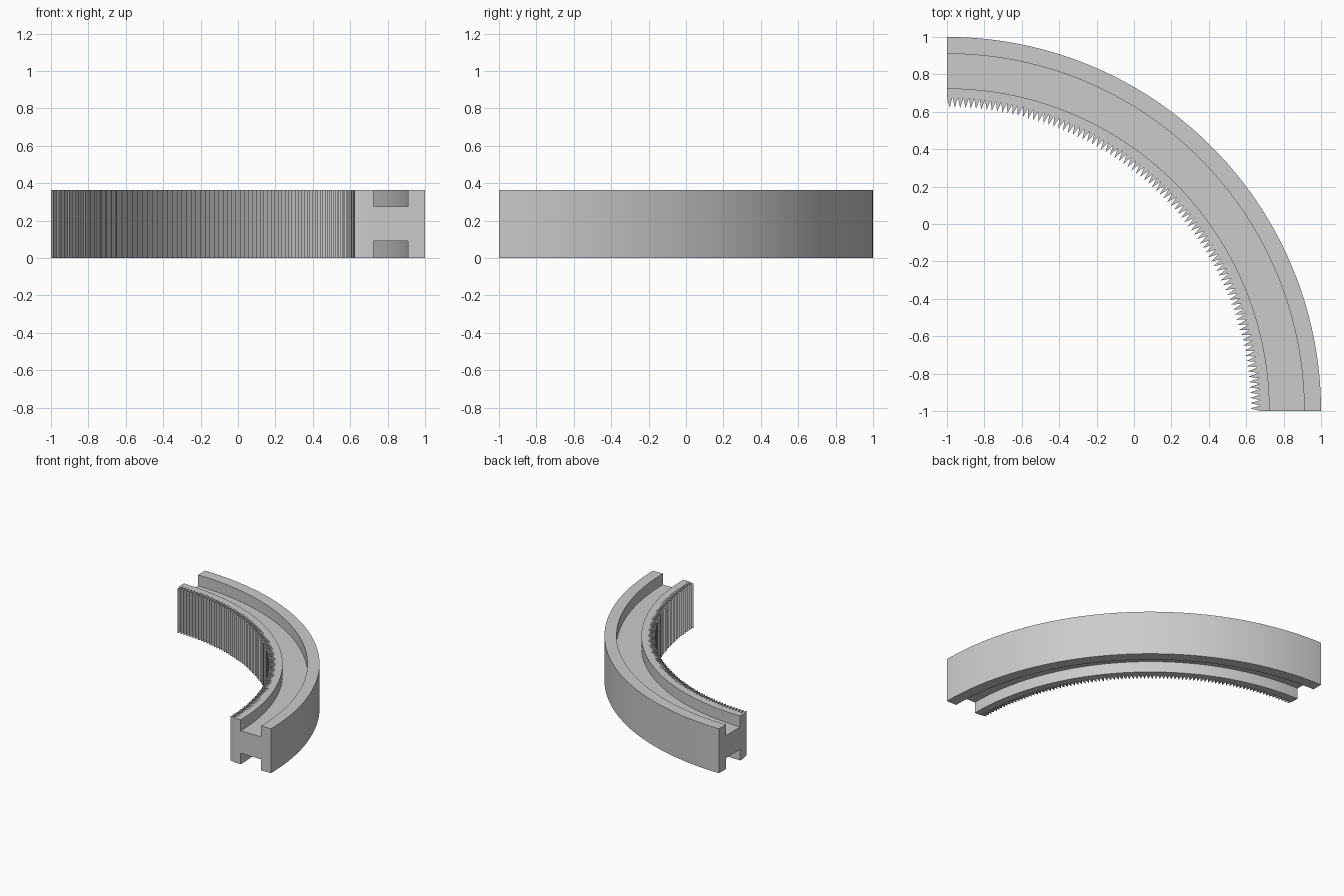
import bpy
import bmesh
from math import radians, cos, sin

cube = bpy.data.objects.get("Cube")
if cube:
    bpy.data.objects.remove(cube, do_unlink=True)

HEIGHT = 0.365
DEPTH = 0.09                      # groove depth, top and bottom
OUTER, ROOT, TIP = 2.0, 1.677, 1.622
GROOVE_IN, GROOVE_OUT = 1.725, 1.91
TEETH = 90                        # one tooth per degree of the quarter ring
STEPS = TEETH * 2

# Plain grey material
grey = bpy.data.materials.new("grey")
grey.use_nodes = True
colour = (0.6, 0.6, 0.6, 1)
grey.diffuse_color = colour
grey.node_tree.nodes["Principled BSDF"].inputs["Base Color"].default_value = colour


def section(inner):
    """H-shaped cross-section as (radius, height) points."""
    lower = [(inner, 0), (GROOVE_IN, 0), (GROOVE_IN, DEPTH),
             (GROOVE_OUT, DEPTH), (GROOVE_OUT, 0), (OUTER, 0)]
    upper = [(r, HEIGHT - z) for r, z in reversed(lower)]
    return lower + upper


# Sweep the section a quarter turn, moving its inner edge between root and tip
bm = bmesh.new()
rings = []
for i in range(STEPS + 1):
    a = radians(90 * i / STEPS)
    profile = section(TIP if i % 2 else ROOT)
    rings.append([bm.verts.new((r * cos(a) - 1, r * sin(a) - 1, z))
                  for r, z in profile])

for near, far in zip(rings, rings[1:]):
    for j in range(len(near)):
        k = (j + 1) % len(near)
        bm.faces.new((near[j], near[k], far[k], far[j]))

# Flat ends
bm.faces.new(rings[0])
bm.faces.new(rings[-1])
bmesh.ops.recalc_face_normals(bm, faces=bm.faces)

mesh = bpy.data.meshes.new("toothed_ring_segment")
bm.to_mesh(mesh)
bm.free()
mesh.materials.append(grey)
ring = bpy.data.objects.new("toothed_ring_segment", mesh)
bpy.context.collection.objects.link(ring)

# Smooth the curved walls, keep teeth and corners crisp
bpy.ops.object.select_all(action="DESELECT")
ring.select_set(True)
bpy.context.view_layer.objects.active = ring
bpy.ops.object.shade_smooth_by_angle(angle=radians(10))
